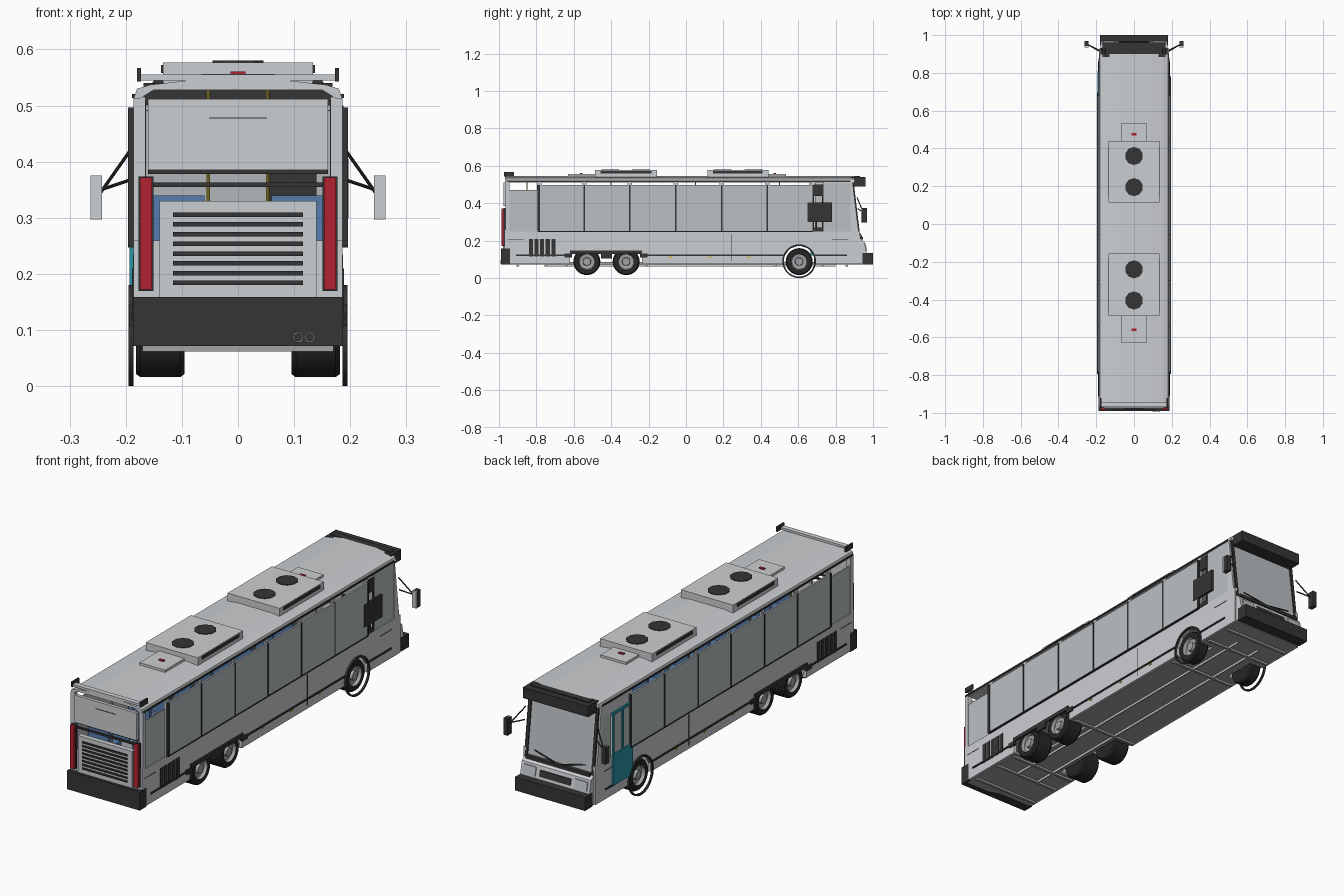
import bpy, bmesh, math
from mathutils import Matrix, Vector

cube = bpy.data.objects.get("Cube")
if cube:
    bpy.data.objects.remove(cube)


def material(name, r, g, b):
    m = bpy.data.materials.new(name)
    m.use_nodes = True
    m.diffuse_color = (r, g, b, 1)
    m.node_tree.nodes["Principled BSDF"].inputs["Base Color"].default_value = (r, g, b, 1)
    return m


BODY = material("body grey", .60, .62, .64)
GLASS = material("window grey", .50, .53, .55)
CHASSIS = material("chassis grey", .36, .37, .38)
BLACK = material("trim black", .035, .035, .035)
TYRE = material("tyre black", .02, .02, .02)
RED = material("lamp red", .45, .016, .03)
TEAL = material("door teal", .02, .30, .38)
BLUE = material("seat blue", .09, .20, .42)
YELLOW = material("pole yellow", .60, .48, .06)


def finish(name, bm, *mats):
    bmesh.ops.recalc_face_normals(bm, faces=bm.faces)
    mesh = bpy.data.meshes.new(name)
    bm.to_mesh(mesh)
    bm.free()
    for m in mats:
        mesh.materials.append(m)
    ob = bpy.data.objects.new(name, mesh)
    bpy.context.scene.collection.objects.link(ob)
    return ob


def boxes(name, mat, *spans, mirror=False):
    """Boxes given as x0, x1, y0, y1, z0, z1, optionally mirrored in x."""
    bm = bmesh.new()
    spans = list(spans)
    if mirror:
        spans += [(-b, -a, *rest) for a, b, *rest in spans]
    for x0, x1, y0, y1, z0, z1 in spans:
        mid = Vector((x0 + x1, y0 + y1, z0 + z1)) / 2
        size = Matrix.Diagonal((x1 - x0, y1 - y0, z1 - z0, 1))
        bmesh.ops.create_cube(bm, size=1, matrix=Matrix.Translation(mid) @ size)
    return finish(name, bm, mat)


def prism(name, mat, profile, a, b, axis):
    """Extrude a closed profile between a and b along x or y."""
    bm = bmesh.new()
    place = (lambda p, t: (t, *p)) if axis == "x" else (lambda p, t: (p[0], t, p[1]))
    face = bm.faces.new([bm.verts.new(place(p, a)) for p in profile])
    new = bmesh.ops.extrude_face_region(bm, geom=[face])["geom"]
    shift = Vector(place((0, 0), b - a))
    bmesh.ops.translate(bm, vec=shift, verts=[v for v in new if isinstance(v, bmesh.types.BMVert)])
    return finish(name, bm, mat)


def rods(name, mat, radius, *pairs):
    bm = bmesh.new()
    for p, q in pairs:
        p, q = Vector(p), Vector(q)
        turn = (q - p).to_track_quat("Z", "Y").to_matrix().to_4x4()
        bmesh.ops.create_cone(bm, cap_ends=True, segments=10, radius1=radius, radius2=radius,
                              depth=(q - p).length, matrix=Matrix.Translation((p + q) / 2) @ turn)
    return finish(name, bm, mat)


def lathe(name, profile, centre, side, mats, rule=None, closed=False):
    """Spin (radius, x) points around the x axis."""
    bm, n = bmesh.new(), 36
    rings = [[bm.verts.new((side * x, centre[0] + r * math.cos(k * math.tau / n),
                            centre[1] + r * math.sin(k * math.tau / n))) for k in range(n)]
             for r, x in profile]
    pairs = list(zip(rings, rings[1:])) + ([(rings[-1], rings[0])] if closed else [])
    for i, (a, b) in enumerate(pairs):
        for k in range(n):
            f = bm.faces.new((a[k], a[(k + 1) % n], b[(k + 1) % n], b[k]))
            f.material_index = rule(i) if rule else 0
    if not closed:
        for ring, idx in ((rings[0], 0), (rings[-1], len(mats) - 1)):
            bm.faces.new(ring).material_index = idx
    ob = finish(name, bm, *mats)
    smooth(ob)
    return ob


def smooth(ob):
    bpy.ops.object.select_all(action="DESELECT")
    ob.select_set(True)
    bpy.context.view_layer.objects.active = ob
    bpy.ops.object.shade_smooth_by_angle(angle=math.radians(35))


def cut(ob, cutter):
    mod = ob.modifiers.new("cut", "BOOLEAN")
    mod.operation, mod.object, mod.solver = "DIFFERENCE", cutter, "EXACT"
    cutter.hide_render = True
    cutter.hide_viewport = True


FRONT_AXLE, REAR_AXLES = .605, (-.53, -.32)

# Wheel well cutters
front_well = rods("front_well_cutter", CHASSIS, .084, ((-.3, FRONT_AXLE, .09), (-.11, FRONT_AXLE, .09)),
                  ((.11, FRONT_AXLE, .09), (.3, FRONT_AXLE, .09)))
rear_well = boxes("rear_well_cutter", CHASSIS, (.085, .3, -.62, -.235, 0, .128), mirror=True)

# Lower walls and underbody
for side, name in ((1, "left"), (-1, "right")):
    a, b = sorted((side * .172, side * .186))
    wall = boxes(name + "_lower_wall", BODY, (a, b, -.965, .93, .075, .25))
    cut(wall, front_well)
    cut(wall, rear_well)
floor = boxes("underbody", CHASSIS, (-.175, .175, -.96, .94, .072, .085))
cut(floor, front_well)
cut(floor, rear_well)
boxes("underbody_frame", BODY, (.055, .062, -.75, .8, .062, .073), mirror=True)
boxes("cross_members", CHASSIS, *[(-.17, .17, y - .006, y + .006, .062, .073)
                                 for y in (-.9, -.75, -.64, -.21, .48, .73, .86)])
boxes("cabin_floor", CHASSIS, (-.17, .17, -.95, .9, .175, .185))

# Roof shell
half = [(.186, .512), (.18, .53), (.157, .537), (.087, .545)]
inner = [(.176, .512), (.15, .528)]
roof = half + [(-x, z) for x, z in reversed(half)] + [(-x, z) for x, z in inner] + inner[::-1]
prism("roof", BODY, roof, -.968, .9, "y")
prism("front_roof_edge", BLACK, [(-.165, .52), (.165, .52), (.15, .545), (-.15, .545)], .9, .93, "y")
boxes("roof_side_trim", BLACK, (.184, .189, -.96, .88, .514, .521), mirror=True)

# Side windows with separators
POSTS = (-.785, -.545, -.30, -.055, .19, .435, .68)
boxes("side_windows", GLASS, *[(.186, .194, y0 + .003, y1 - .003, .25, .497)
                               for y0, y1 in zip(POSTS, POSTS[1:])], mirror=True)
boxes("window_separators", BLACK, *[(.184, .196, y - .004, y + .004, .25, .497) for y in POSTS],
      (.184, .196, -.795, -.785, .25, .497), mirror=True)
boxes("window_sills", BLACK, (.186, .196, -.79, .68, .247, .252), mirror=True)
boxes("rear_quarter_windows", GLASS, (.177, .182, -.945, -.795, .25, .47), mirror=True)
boxes("upper_posts", BODY, *[(.178, .186, y - .012, y + .012, .25, .515) for y in POSTS], mirror=True)
boxes("rear_pillars", BODY, (.165, .186, -.965, -.945, .16, .515), mirror=True)

# Driver side window and square side panel
boxes("driver_window", GLASS, (.178, .185, .735, .885, .25, .512))
boxes("driver_window_frame", BLACK, (.18, .188, .685, .73, .25, .27), (.18, .188, .685, .73, .44, .5),
      (.18, .188, .728, .735, .25, .5))
boxes("side_panel", BLACK, (.187, .197, .65, .78, .30, .405))

# Entry door
D = (-.193, -.186)
boxes("door_panel", TEAL, (*D, .665, .81, .12, .265))
boxes("door_frame", TEAL, (*D, .665, .675, .265, .46), (*D, .8, .81, .265, .46),
      (*D, .733, .742, .265, .46), (*D, .665, .81, .448, .46))
boxes("door_glass", GLASS, (-.187, -.184, .67, .805, .26, .455))
boxes("door_header", BODY, (-.186, -.178, .66, .885, .46, .515))
boxes("front_quarter_window", GLASS, (-.185, -.178, .815, .885, .25, .46))

# Skirt trim, panel gaps and engine louvres on the sides
boxes("skirt_trim", BLACK, (.185, .191, -.91, -.62, .118, .125), (.185, .191, -.235, .52, .118, .125),
      (.185, .191, .69, .86, .118, .125), mirror=True)
boxes("rear_wheel_trim", BLACK, (.183, .194, -.62, -.235, .128, .146),
      (.183, .194, -.455, -.395, .105, .13), (.183, .194, -.65, -.61, .11, .13),
      (.183, .194, -.245, -.205, .11, .13), mirror=True)
boxes("side_louvres", BLACK, *[(.184, .189, y, y + .022, .115, .21)
                               for y in (-.84, -.81, -.78, -.75, -.72)], mirror=True)
boxes("panel_gaps", BLACK, (.184, .187, .243, .246, .09, .235), (.184, .187, -.955, -.87, .205, .208),
      (.184, .187, .78, .87, .205, .208), mirror=True)
boxes("side_markers", YELLOW, *[(.185, .189, y, y + .015, .108, .115) for y in (-.09, .12, .33)], mirror=True)

# Rear end
boxes("rear_upper_panel", BODY, (-.16, .16, -.975, -.96, .385, .512))
boxes("rear_panel_seam", BLACK, (-.052, .052, -.977, -.974, .477, .479))
boxes("rear_cross_bars", BLACK, (-.16, .16, -.966, -.956, .378, .386), (-.155, .155, -.966, -.956, .355, .363))
boxes("engine_cover", BODY, (-.14, .14, -.978, -.955, .155, .33))
boxes("rear_lower_corners", BODY, (.138, .186, -.97, -.955, .155, .26), mirror=True)
boxes("engine_louvres", BLACK, *[(-.116, .116, -.983, -.976, .18 + i * .0174, .188 + i * .0174)
                                 for i in range(8)])
boxes("tail_lamps", RED, (.153, .175, -.986, -.966, .172, .372), mirror=True)
boxes("tail_lamp_surrounds", BLACK, (.151, .177, -.975, -.965, .17, .374), mirror=True)
boxes("rear_bumper", BLACK, (-.187, .187, -.99, -.94, .072, .159))
for x in (.107, .128):
    bpy.ops.mesh.primitive_torus_add(location=(x, -.991, .087), rotation=(math.pi / 2, 0, 0),
                                     major_radius=.008, minor_radius=.001, major_segments=20, minor_segments=6)
    bpy.context.object.name = "exhaust_rim"
    bpy.context.object.data.materials.append(BODY)
boxes("rear_roof_rail", BODY, (-.176, .176, -.968, -.945, .545, .555))
boxes("rear_roof_rail_ends", BLACK, (.173, .18, -.972, -.92, .543, .567), mirror=True)

# Nose, windscreen and destination box
prism("nose", BODY, [(.86, .08), (.965, .08), (.965, .14), (.953, .195), (.925, .215), (.86, .215)],
      -.178, .178, "x")
prism("windscreen", GLASS, [(.92, .215), (.928, .215), (.892, .5), (.884, .5)], -.165, .165, "x")
for s in (-1, 1):
    prism("windscreen_pillar", BLACK, [(.915, .21), (.933, .21), (.897, .51), (.88, .51)],
          s * .164, s * .178, "x")
    prism("front_side_infill", BODY, [(.88, .25), (.92, .25), (.888, .512), (.88, .512)],
          s * .178, s * .186, "x")
    prism("headlamp", GLASS, [(.96, .145), (.969, .145), (.96, .185), (.953, .185)], s * .1, s * .165, "x")
prism("nose_grille", BLACK, [(.96, .15), (.967, .15), (.961, .178), (.953, .178)], -.08, .08, "x")
boxes("cowl", BLACK, (-.165, .165, .922, .945, .205, .219))
rods("wipers", BLACK, .003, ((-.02, .938, .222), (-.13, .927, .245)), ((.02, .938, .222), (.13, .927, .245)))
boxes("front_bumper", BLACK, (-.18, .18, .945, 1, .072, .135))
boxes("destination_box", BLACK, (-.168, .168, .885, .96, .49, .54))

# Mirrors
boxes("mirror_housings", BLACK, (.242, .263, .942, .968, .297, .375), mirror=True)
boxes("mirror_glass", BODY, (.242, .263, .935, .942, .297, .375), mirror=True)
rods("mirror_arms", BLACK, .003, *[pair for s in (-1, 1) for pair in (
    ((s * .185, .915, .43), (s * .245, .95, .345)), ((s * .185, .92, .37), (s * .245, .95, .35)))])

# Roof units with fans, and hatches
for y0, y1, fans, hatch, lamp in ((.115, .44, (.195, .36), (.44, .535), .475),
                                  (-.487, -.155, (-.24, -.405), (-.63, -.487), -.56)):
    boxes("roof_unit", BODY, (-.134, .134, y0, y1, .54, .577))
    boxes("roof_unit_grilles", BLACK, (.132, .137, y0 + .03, y1 - .03, .558, .572), mirror=True)
    rods("roof_fans", BLACK, .048, *[((0, y, .57), (0, y, .58)) for y in fans]).data
    boxes("roof_hatch", BODY, (-.066, .066, *hatch, .54, .556))
    boxes("hatch_lamp", RED, (-.013, .013, lamp - .006, lamp + .006, .555, .561))

# Wheels
def wheel(name, y, side, x_in):
    profile = [(.03, x_in), (.066, x_in), (.072, x_in + .008), (.072, .174), (.066, .182),
               (.045, .182), (.04, .168), (.022, .165), (.02, .179)]
    lathe(name, profile, (y, .088), side, (TYRE, CHASSIS), lambda i: int(i > 4))


for s in (-1, 1):
    wheel("front_wheel", FRONT_AXLE, s, .125)
    for y in REAR_AXLES:
        wheel("rear_wheel", y, s, .095)
    lathe("front_wheel_ring", [(.082, .186), (.09, .186), (.09, .195), (.082, .195)],
          (FRONT_AXLE, .09), s, (BLACK,), closed=True)
rods("axles", CHASSIS, .012, *[((-.13, y, .088), (.13, y, .088)) for y in (FRONT_AXLE, *REAR_AXLES)])

# Interior seats and poles
rows = [-.85 + i * .15 for i in range(10)]
boxes("seat_cushions", BLUE, *[(.06, .168, y, y + .08, .225, .25) for y in rows], mirror=True)
boxes("seat_backs", BLUE, *[(.06, .168, y - .015, y, .225, .34) for y in rows], mirror=True)
rods("poles", YELLOW, .003, *[((s * .053, y, .18), (s * .053, y, .54)) for s in (-1, 1) for y in rows[::3]])
boxes("driver_seat", BLACK, (.05, .14, .7, .78, .2, .25), (.05, .14, .69, .7, .2, .4))
